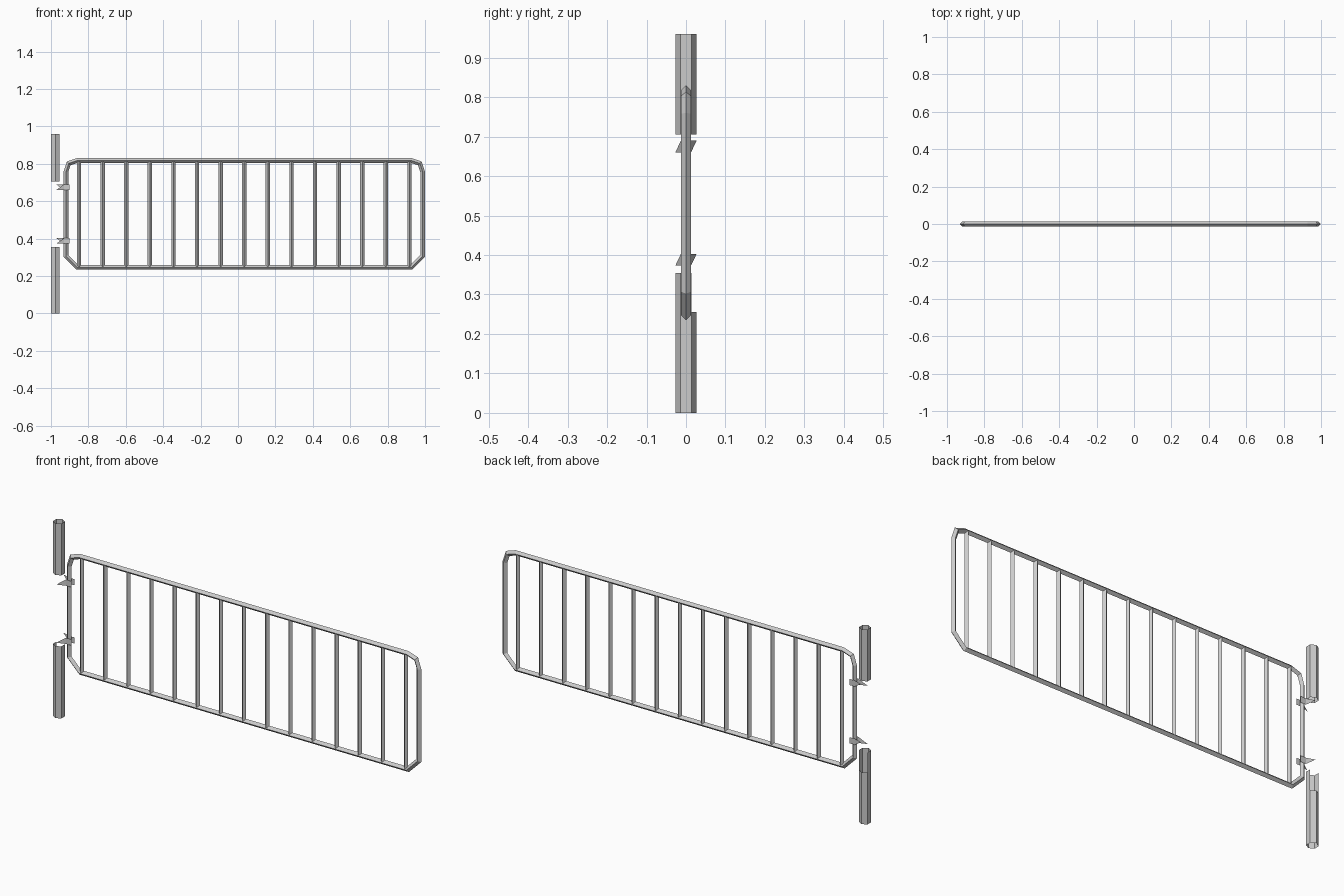
import bpy, bmesh, math
from mathutils import Vector

if "Cube" in bpy.data.objects:
    bpy.data.objects.remove(bpy.data.objects["Cube"])


def make(name, verts, faces):
    me = bpy.data.meshes.new(name)
    me.from_pydata(verts, [], faces)
    me.update()
    ob = bpy.data.objects.new(name, me)
    bpy.context.collection.objects.link(ob)
    return ob


# Gate frame: diamond section swept round a closed path with cut corners
R = 0.0125
X0, X1, Z0, Z1 = -0.92, 0.987, 0.247, 0.818
C = 0.06
path = [(X0 + C, Z0), (X1 - C, Z0), (X1, Z0 + C), (X1, Z1 - C),
        (X1 - C * 0.25, Z1 - C * 0.25), (X1 - C, Z1), (X0 + C, Z1),
        (X0 + C * 0.25, Z1 - C * 0.25), (X0, Z1 - C), (X0, Z0 + C)]
n = len(path)
verts, faces = [], []
for i in range(n):
    p = Vector(path[i])
    a = (p - Vector(path[i - 1])).normalized()
    b = (Vector(path[(i + 1) % n]) - p).normalized()
    na, nb = Vector((a.y, -a.x)), Vector((b.y, -b.x))
    m = (na + nb).normalized()
    m *= R / m.dot(na)
    verts += [(p.x + m.x, 0, p.y + m.y), (p.x, R, p.y),
              (p.x - m.x, 0, p.y - m.y), (p.x, -R, p.y)]
    j = (i + 1) % n
    for k in range(4):
        l = (k + 1) % 4
        faces.append((4 * i + k, 4 * i + l, 4 * j + l, 4 * j + k))
make("gate_frame", verts, faces)


# Open prism tube; each side may have its own bottom and top heights
def tube(name, x, r, sides, spans, start):
    verts, faces = [], []
    for k in range(sides):
        z0, z1 = spans[k]
        base = len(verts)
        for q in (k, k + 1):
            t = start + q * math.tau / sides
            verts += [(x + r * math.cos(t), r * math.sin(t), z) for z in (z0, z1)]
        faces.append((base, base + 2, base + 3, base + 1))
    ob = make(name, verts, faces)
    bm = bmesh.new()
    bm.from_mesh(ob.data)
    bmesh.ops.remove_doubles(bm, verts=bm.verts, dist=1e-5)
    bm.to_mesh(ob.data)
    bm.free()
    return ob


# Upright bars
for i in range(15):
    tube(f"upright_bar_{i + 1}", -0.85 + i * 0.1262, 0.0115, 4,
         [(Z0, Z1)] * 4, 0)

# Hexagonal post, open ended, in two lengths; lower one cut down at the back
PX, PR = -0.9768, 0.0268
tube("upper_post", PX, PR, 6, [(0.705, 0.96)] * 6, math.pi / 6)
tube("lower_post", PX, PR, 6,
     [(0, 0.255), (0, 0.255)] + [(0, 0.355)] * 4, math.pi / 6)

# Hinge clamps: plates either side of the frame with pointed tails to the post
for label, z in (("upper", 0.675), ("lower", 0.388)):
    verts, faces = [], []
    for s in (-1, 1):
        b = len(verts)
        y, h = s * 0.0128, 0.015
        verts += [(-0.93, y, z - h), (-0.90, y, z - h), (-0.90, y, z + h),
                  (-0.93, y, z + h), (-0.972, s * 0.027, z + s * h)]
        faces += [(b, b + 1, b + 2, b + 3), (b, b + 3, b + 4)]
    make(f"{label}_hinge_clamp", verts, faces)
